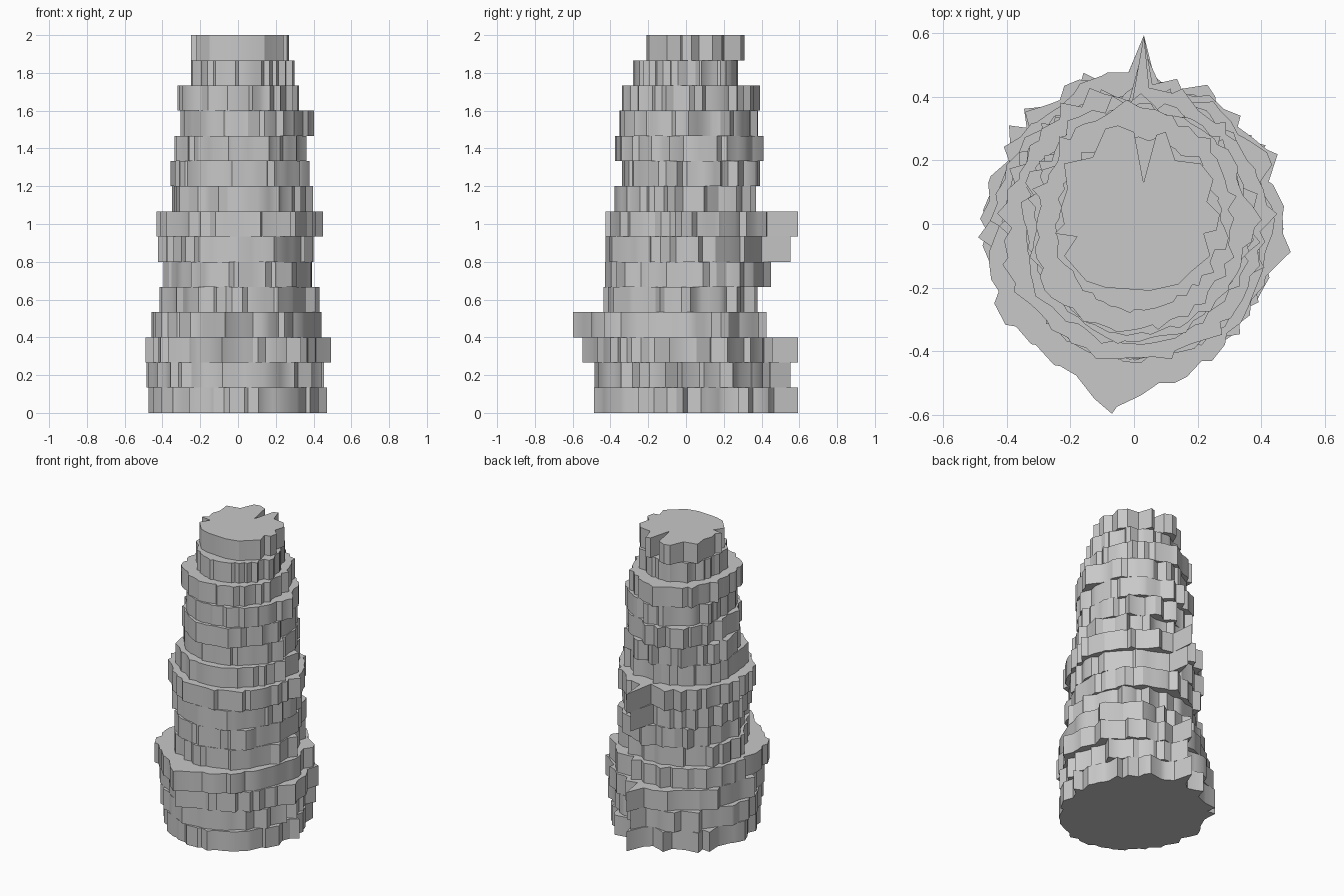
import bpy
import bmesh
import math
import random

cube = bpy.data.objects.get("Cube")
if cube:
    bpy.data.objects.remove(cube)

random.seed(4)
LAYER_COUNT = 15
LAYER_HEIGHT = 2 / LAYER_COUNT
SIDES = 64
SPIKE_ANGLE = 87     # direction of the back fin

# Reach of each layer in hundredths, bottom to top: left, right, front, back
REACH = [
    (50, 47, 50, 50), (50, 45, 49, 48), (49, 50, 46, 50),
    (47, 46, 50, 43), (44, 43, 44, 40), (40, 42, 44, 43),
    (43, 42, 44, 43), (43, 45, 44, 45), (38, 40, 39, 37),
    (36, 38, 34, 39), (34, 37, 38, 41), (32, 40, 36, 38),
    (33, 33, 34, 39), (26, 30, 28, 29),
]
FINS = {0: 0.595, 1: 0.555, 2: 0.595, 5: 0.45, 6: 0.555, 7: 0.595}
# Local swellings and dents per layer: direction, size, angular falloff
FRONT, FRONT_LEFT, BACK_RIGHT = 262, 215, 42
BULGES = {
    0: [(FRONT_LEFT, -0.03, 25)],
    1: [(BACK_RIGHT, 0.04, 20)],
    2: [(FRONT, 0.1, 12)],
    3: [(FRONT, 0.11, 12), (FRONT_LEFT, 0.06, 15), (BACK_RIGHT, 0.04, 20)],
    4: [(FRONT_LEFT, -0.04, 25)],
    5: [(FRONT_LEFT, -0.03, 25), (BACK_RIGHT, 0.03, 20)],
    6: [(FRONT_LEFT, -0.03, 25)],
    12: [(FRONT_LEFT, 0.03, 20)],
}

# Outline of the topmost layer in hundredths, anticlockwise
TOP_OUTLINE = [
    (27, 3), (23, 7), (25, 14), (21, 19), (13, 20), (10, 29), (7, 28),
    (3, 13), (0, 29), (-5, 31), (-9, 30), (-13, 21), (-22, 19), (-21, 11),
    (-23, 5), (-22, 0), (-25, -3), (-18, -4), (-22, -10), (-15, -18),
    (-9, -20), (5, -21), (14, -19), (18, -15), (24, -10), (22, -3), (26, -2),
]

stone = bpy.data.materials.new("stone grey")
stone.use_nodes = True
GREY = (0.58, 0.58, 0.58, 1)
stone.diffuse_color = GREY
stone.node_tree.nodes["Principled BSDF"].inputs["Base Color"].default_value = GREY


def angle_gap(a, b):
    return abs((a - b + 180) % 360 - 180)


def rough_outline(index):
    """Uneven ring: calm at the front, jagged at the sides and back."""
    left, right, front, back = (v / 100 for v in REACH[index])
    step = 360 / SIDES
    points = []
    for i in range(SIDES):
        degrees = SPIKE_ANGLE + i * step
        if i:
            degrees += random.uniform(-0.42, 0.42) * step
        a = math.radians(degrees)
        c, s = math.cos(a), math.sin(a)
        radius = 1 / math.hypot(c / (right if c > 0 else left),
                                s / (back if s > 0 else front))
        # mostly shallow steps, with a few stones standing proud
        jagged = 0.4 + 0.6 * min(1, angle_gap(degrees, 270) / 80)
        depth = 0.075 + random.uniform(-0.045, 0.045)
        if random.random() < 0.12:
            depth = -0.005
        radius *= 1 - depth * jagged
        for direction, size, falloff in BULGES.get(index, []):
            gap = angle_gap(degrees, direction)
            radius += size * math.exp(-gap / falloff)
        if index in FINS:
            if i == 0:
                radius = FINS[index]
            elif i == 1:
                radius *= 0.95
        points.append((radius * c, radius * s))
    return points


def build_layer(index, outline):
    """Extrude one outline into a slab with level top and bottom."""
    bm = bmesh.new()
    low = index * LAYER_HEIGHT
    base = bm.faces.new([bm.verts.new((x, y, low)) for x, y in outline])
    grown = bmesh.ops.extrude_face_region(bm, geom=[base], use_keep_orig=True)
    for v in grown["geom"]:
        if isinstance(v, bmesh.types.BMVert):
            v.co.z += LAYER_HEIGHT
    bmesh.ops.recalc_face_normals(bm, faces=bm.faces)
    name = f"tower_layer_{index + 1}"
    mesh = bpy.data.meshes.new(name)
    bm.to_mesh(mesh)
    bm.free()
    mesh.materials.append(stone)
    obj = bpy.data.objects.new(name, mesh)
    bpy.context.collection.objects.link(obj)
    return obj


# Stacked rough slabs, then the crown slab
layers = [build_layer(i, rough_outline(i)) for i in range(len(REACH))]
crown = [(x / 100, y / 100) for x, y in TOP_OUTLINE]
layers.append(build_layer(len(REACH), crown))

# Soft shading on gentle curves, sharp on steps
bpy.ops.object.select_all(action="DESELECT")
for obj in layers:
    obj.select_set(True)
bpy.context.view_layer.objects.active = layers[0]
bpy.ops.object.shade_smooth_by_angle(angle=math.radians(30))
